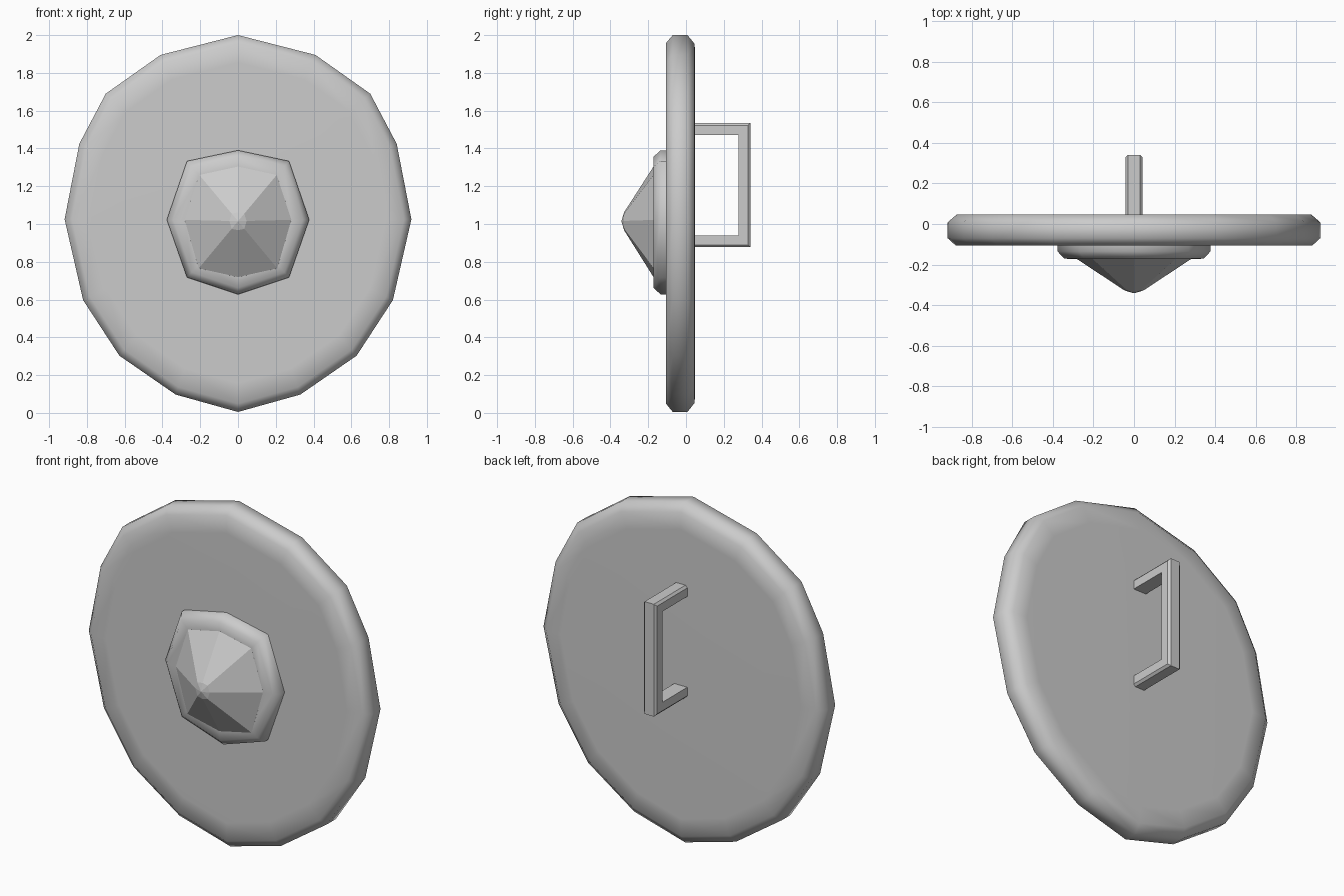
import bpy, bmesh

if "Cube" in bpy.data.objects:
    bpy.data.objects.remove(bpy.data.objects["Cube"])


def make_object(name, bm, smooth_angle=None):
    bmesh.ops.recalc_face_normals(bm, faces=bm.faces)
    mesh = bpy.data.meshes.new(name)
    bm.to_mesh(mesh)
    bm.free()
    obj = bpy.data.objects.new(name, mesh)
    bpy.context.collection.objects.link(obj)
    if smooth_angle is not None:
        bpy.ops.object.select_all(action='DESELECT')
        obj.select_set(True)
        bpy.context.view_layer.objects.active = obj
        bpy.ops.object.shade_smooth_by_angle(angle=smooth_angle)
    return obj


def bridge(bm, rings, closed=True):
    for a, b in zip(rings, rings[1:]):
        n = len(a)
        for i in range(n):
            j = (i + 1) % n
            bm.faces.new((a[i], a[j], b[j], b[i]))
    if closed:
        bm.faces.new(rings[0])
        bm.faces.new(rings[-1])


def mirrored(half):
    """Close a right-hand half outline whose two ends lie on x = 0."""
    return half + [(-x, z) for x, z in half[-2:0:-1]]


def lathe_outline(name, half, centre_z, layers, smooth_angle=None):
    """Stack scaled copies of an outline; layers are (y, scale)."""
    bm = bmesh.new()
    rings = [[bm.verts.new((x * s, y, centre_z + (z - centre_z) * s))
              for x, z in mirrored(half)] for y, s in layers]
    bridge(bm, rings)
    return make_object(name, bm, smooth_angle)


# Shield disc: slightly irregular 16-sided outline with chamfered rim
disc = [(0, 2.0), (0.41, 1.895), (0.70, 1.69), (0.84, 1.425), (0.918, 1.025),
        (0.82, 0.597), (0.628, 0.303), (0.33, 0.097), (0, 0.005)]
lathe_outline("shield_disc", disc, 1.02,
              [(0.048, 0.85), (0.046, 0.952), (0.008, 1.0), (-0.07, 1.0),
               (-0.106, 0.957), (-0.107, 0.85)], 1.1)

# Boss rim: eight-sided collar on the front
collar = [(0, 1.39), (0.27, 1.333), (0.377, 1.023), (0.27, 0.717), (0, 0.627)]
lathe_outline("boss_collar", collar, 1.02,
              [(-0.09, 1.0), (-0.135, 1.0), (-0.171, 0.91), (-0.172, 0.74)], 1.1)

# Boss spike: shallow faceted cone with a small blunt tip
cone = [(0, 1.307), (0.207, 1.262), (0.285, 1.022), (0.21, 0.763), (0, 0.716)]
lathe_outline("boss_cone", cone, 1.015,
              [(-0.165, 1.0), (-0.172, 0.99), (-0.328, 0.16), (-0.341, 0.01)])

# Handle: chamfered bar swept around a square bracket path at the back
section = [(-0.042, 0.063), (0.042, 0.063), (0.042, 0.013),
           (0.03, 0), (-0.03, 0), (-0.042, 0.013)]
bm = bmesh.new()
stations = [lambda d: (0.03, 1.535 - d), lambda d: (0.341 - d, 1.535 - d),
            lambda d: (0.341 - d, 0.877 + d), lambda d: (0.03, 0.877 + d)]
bridge(bm, [[bm.verts.new((x, *at(d))) for x, d in section] for at in stations])
make_object("handle", bm)
